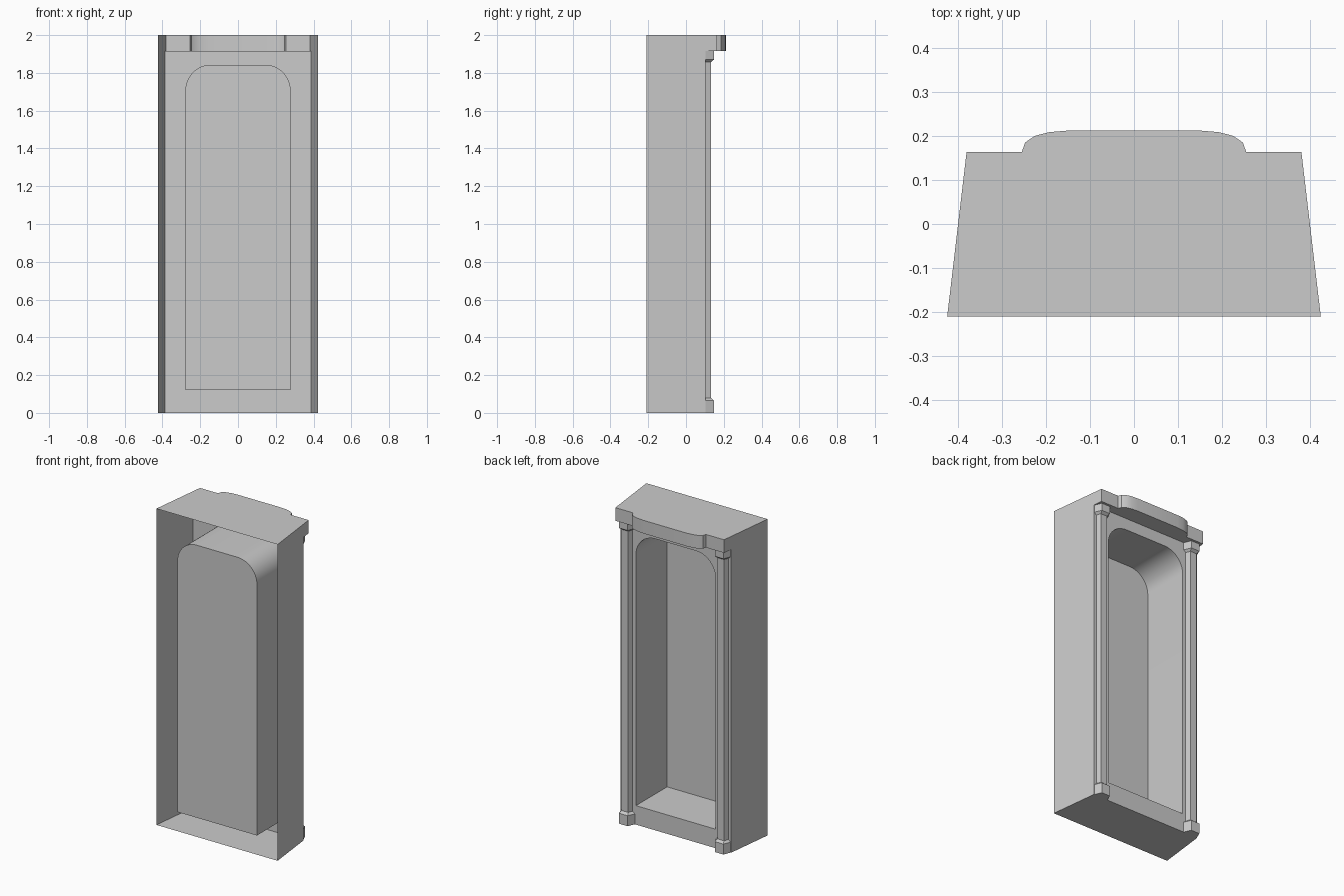
import bpy, bmesh, math

if "Cube" in bpy.data.objects:
    bpy.data.objects.remove(bpy.data.objects["Cube"], do_unlink=True)

# Single plaster grey
grey = bpy.data.materials.new("plain_grey")
grey.use_nodes = True
COLOUR = (0.6, 0.6, 0.6, 1)
grey.diffuse_color = COLOUR
grey.node_tree.nodes["Principled BSDF"].inputs["Base Color"].default_value = COLOUR

# Main dimensions
HEIGHT, LEDGE = 2.0, 1.917
Y_OPEN, Y_PANEL, Y_CORNICE = -0.21, 0.103, 0.163
X_OPEN, X_CORNICE = 0.424, 0.38


def wall_x(y):
    """Half width of the tapering case at depth y."""
    t = (y - Y_OPEN) / (Y_CORNICE - Y_OPEN)
    return X_OPEN + t * (X_CORNICE - X_OPEN)


def build(name, faces, mirror=False, smooth=False):
    """Make an object from a list of faces, each a list of points."""
    bm = bmesh.new()
    for face in faces:
        bm.faces.new([bm.verts.new(p) for p in face])
    bmesh.ops.remove_doubles(bm, verts=bm.verts, dist=0.0005)
    mesh = bpy.data.meshes.new(name)
    bm.to_mesh(mesh)
    bm.free()
    mesh.materials.append(grey)
    obj = bpy.data.objects.new(name, mesh)
    bpy.context.collection.objects.link(obj)
    if mirror:
        mod = obj.modifiers.new("mirror", "MIRROR")
        mod.merge_threshold = 0.0005
    if smooth:
        bpy.ops.object.select_all(action="DESELECT")
        obj.select_set(True)
        bpy.context.view_layer.objects.active = obj
        bpy.ops.object.shade_smooth_by_angle(angle=math.radians(35))
    return obj


def strip(low, high):
    """Quads joining two matching point rows."""
    return [[low[i], low[i + 1], high[i + 1], high[i]] for i in range(len(low) - 1)]


# Side walls, stepping forward under the cornice
side = [(Y_OPEN, 0), (Y_PANEL, 0), (Y_PANEL, LEDGE),
        (Y_CORNICE, LEDGE), (Y_CORNICE, HEIGHT), (Y_OPEN, HEIGHT)]
build("side_wall", [[(wall_x(y), y, z) for y, z in side]], mirror=True)

# Floor of the case
xp = wall_x(Y_PANEL)
build("base_floor", [[(-X_OPEN, Y_OPEN, 0), (-xp, Y_PANEL, 0),
                      (xp, Y_PANEL, 0), (X_OPEN, Y_OPEN, 0)]])

# Cornice with a bowed centre: top, rim and underside
half = [(X_CORNICE, Y_CORNICE), (0.255, Y_CORNICE), (0.247, 0.185), (0.225, 0.2),
        (0.192, 0.2085), (0.15, 0.212)]
rim = half + [(-x, y) for x, y in reversed(half)]
rim_low = [(x, y, LEDGE) for x, y in rim]
rim_high = [(x, y, HEIGHT) for x, y in rim]
top = [(-X_OPEN, Y_OPEN, HEIGHT), (X_OPEN, Y_OPEN, HEIGHT)] + rim_high
under = [(-xp, Y_PANEL, LEDGE), (xp, Y_PANEL, LEDGE)] + rim_low
build("cornice", [top, under[::-1]] + strip(rim_low, rim_high), smooth=True)

# Opening outline with rounded upper corners
W, SILL, CROWN, R, STEPS = 0.278, 0.12, 1.843, 0.135, 12
arch = [(W, SILL)]
for i in range(STEPS + 1):
    a = math.pi / 2 * i / STEPS
    arch.append((W - R + R * math.cos(a), CROWN - R + R * math.sin(a)))

# Panel around the opening
outline = [(0, 0), (xp, 0), (xp, LEDGE), (0, LEDGE), (0, CROWN)] + arch[::-1] + [(0, SILL)]
build("front_panel", [[(x, Y_PANEL, z) for x, z in reversed(outline)]], mirror=True)

# Deep niche behind the opening
loop = arch + [(-x, z) for x, z in reversed(arch)]
near = [(x, Y_PANEL, z) for x, z in loop]
far = [(x, Y_OPEN + 0.002, z) for x, z in loop]
build("niche", strip(far + far[:1], near + near[:1]) + [far[::-1]], smooth=True)


# Half-round faceted pilasters with plinths and capitals
PILLAR_X = 0.335


def faceted(name, sections):
    """Loft three-sided sections given as (z, back half, front half, front y)."""
    rows = [[(PILLAR_X + b, Y_PANEL, z), (PILLAR_X + f, y, z),
             (PILLAR_X - f, y, z), (PILLAR_X - b, Y_PANEL, z)] for z, b, f, y in sections]
    faces = [rows[0][::-1], rows[-1]]
    for low, high in zip(rows, rows[1:]):
        faces += strip(low, high)
    build(name, faces, mirror=True)


SHAFT = (0.034, 0.023, 0.132)
BLOCK = (0.049, 0.03, 0.148)
faceted("pilaster_shaft", [(0.07, *SHAFT), (1.865, *SHAFT)])
faceted("pilaster_plinth", [(0, *BLOCK), (0.066, *BLOCK), (0.079, *SHAFT)])
faceted("pilaster_capital", [(1.857, *SHAFT), (1.87, *BLOCK), (LEDGE, *BLOCK)])
